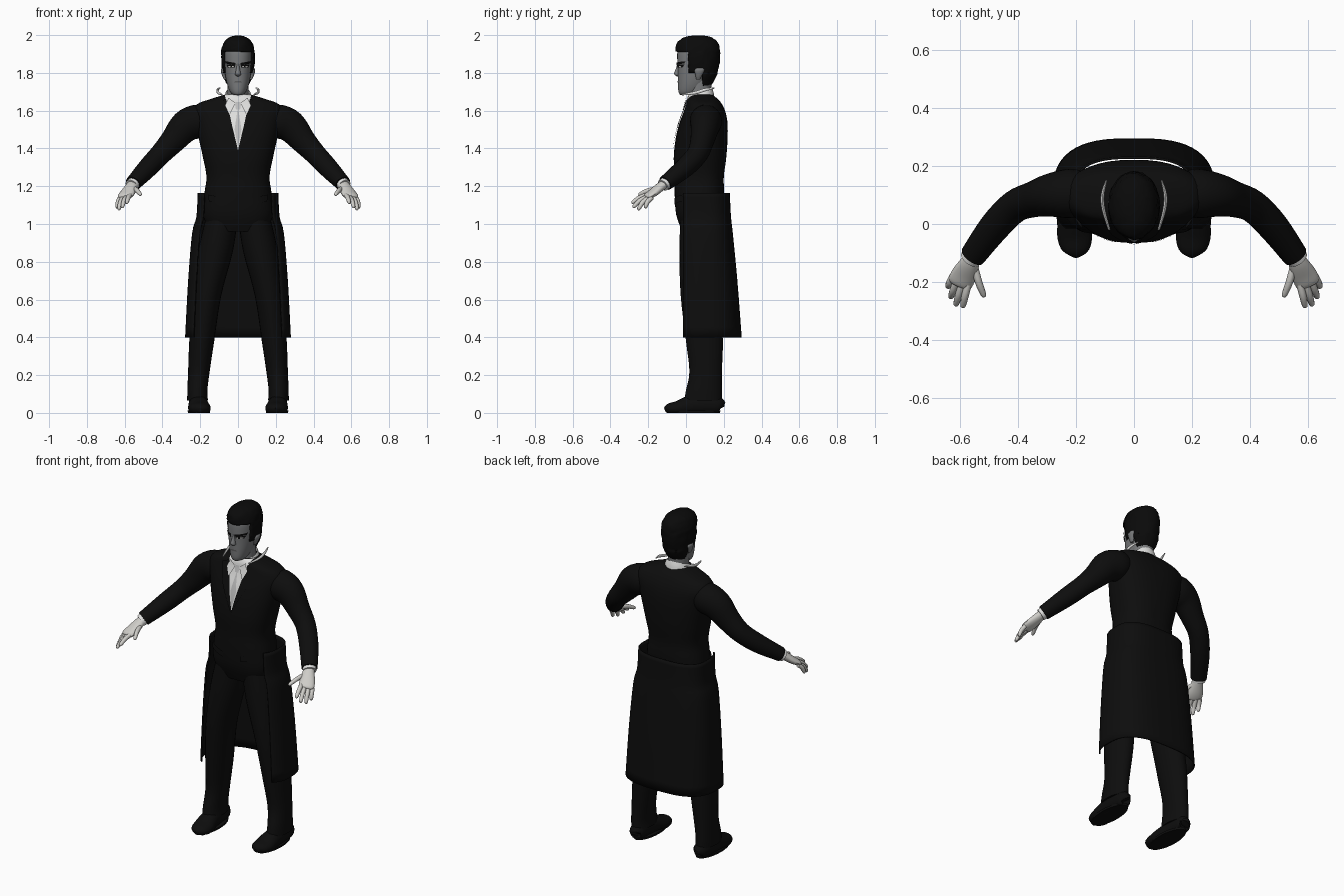
import bpy, bmesh, random
from math import sin, cos, pi, radians
from mathutils import Vector

random.seed(4)
if "Cube" in bpy.data.objects:
    bpy.data.objects.remove(bpy.data.objects["Cube"])
made = []


def material(name, r, g, b):
    m = bpy.data.materials.new(name)
    m.use_nodes = True
    m.diffuse_color = (r, g, b, 1)
    bsdf = m.node_tree.nodes["Principled BSDF"]
    bsdf.inputs["Base Color"].default_value = (r, g, b, 1)
    bsdf.inputs["Roughness"].default_value = 0.8
    return m


CLOTH = material("black cloth", .004, .004, .004)
HAIR = material("black hair", .003, .003, .003)
FACE = material("grey skin", .19, .195, .2)
LIPS = material("dark grey lips", .11, .11, .11)
HAND = material("pale skin", .62, .61, .58)
SHIRT = material("white shirt", .75, .75, .74)
TIE = material("light grey tie", .52, .52, .52)


def finish(name, bm, mats, mirror=False):
    bmesh.ops.recalc_face_normals(bm, faces=bm.faces)
    me = bpy.data.meshes.new(name)
    bm.to_mesh(me)
    bm.free()
    ob = bpy.data.objects.new(name, me)
    bpy.context.collection.objects.link(ob)
    for m in mats:
        me.materials.append(m)
    if mirror:
        ob.modifiers.new("Mirror", "MIRROR")
    made.append(ob)
    return ob


def smooth_rows(rows, n=4):
    """Catmull-Rom interpolation between rows of numbers."""
    out, last = [], len(rows) - 1
    for i in range(last):
        quad = [rows[max(i - 1, 0)], rows[i], rows[i + 1], rows[min(i + 2, last)]]
        for k in range(n):
            t = k / n
            out.append([b + .5 * t * (c - a + t * (2*a - 5*b + 4*c - d + t * (3*(b - c) + d - a)))
                        for a, b, c, d in zip(*quad)])
    return out + [list(rows[-1])]


def skin(rings, closed=True, caps=True):
    bm = bmesh.new()
    loops = [[bm.verts.new(p) for p in r] for r in rings]
    n = len(loops[0])
    for a, b in zip(loops, loops[1:]):
        for i in range(n if closed else n - 1):
            j = (i + 1) % n
            bm.faces.new((a[i], a[j], b[j], b[i]))
    if caps:
        bm.faces.new(loops[0])
        bm.faces.new(loops[-1])
    return bm


def spow(v, p):
    return abs(v) ** p * (1 if v > 0 else -1)


def stack(rows, power=1.0, n=28, tilt=0.0, caps=True):
    """Level rings, each row: z, centre x, half width, front y, back y."""
    rings = []
    for z, cx, rx, yf, yb in smooth_rows(rows):
        cy, ry = (yf + yb) / 2, (yb - yf) / 2
        ring = []
        for i in range(n):
            a = 2 * pi * i / n
            y = ry * spow(sin(a), power)
            ring.append((cx + rx * spow(cos(a), power), cy + y, z + tilt * y))
        rings.append(ring)
    return skin(rings, caps=caps)


def tube(rows, n=16):
    """Rings along a path, each row: x, y, z, half width, half height."""
    rows = smooth_rows(rows)
    pts = [Vector(r[:3]) for r in rows]
    rings = []
    for i, r in enumerate(rows):
        t = (pts[min(i + 1, len(pts) - 1)] - pts[max(i - 1, 0)]).normalized()
        u = t.cross(Vector((0, 0, 1))).normalized()
        v = u.cross(t)
        rings.append([pts[i] + u * r[3] * cos(2*pi*k/n) + v * r[4] * sin(2*pi*k/n) for k in range(n)])
    return skin(rings)


def cut(bm, co, no):
    bmesh.ops.bisect_plane(bm, geom=bm.verts[:] + bm.edges[:] + bm.faces[:], plane_co=co, plane_no=no)


def plate(name, corners, mat, target, offset=.004, mirror=True):
    """Thin four-cornered patch (x, z corners) laid onto the front of a part."""
    bm = bmesh.new()
    bm.faces.new([bm.verts.new((x, -.3, z)) for x, z in corners])
    bmesh.ops.subdivide_edges(bm, edges=bm.edges[:], cuts=7, use_grid_fill=True)
    ob = finish(name, bm, [mat])
    w = ob.modifiers.new("Lay", "SHRINKWRAP")
    w.target, w.wrap_method, w.wrap_mode, w.offset = target, "PROJECT", "ABOVE_SURFACE", offset
    w.use_project_y = True
    w.use_negative_direction = False
    if mirror:
        ob.modifiers.new("Mirror", "MIRROR")
    return ob


# Jacket body with the shirt opening cut in as a V
bm = stack([(.96, 0, .15, -.02, .16), (1.05, 0, .185, -.052, .185), (1.16, 0, .178, -.06, .2),
            (1.25, 0, .167, -.06, .2), (1.35, 0, .185, -.065, .213), (1.45, 0, .207, -.055, .22),
            (1.53, 0, .225, -.036, .22), (1.59, 0, .24, -.014, .21), (1.635, 0, .215, .0, .19),
            (1.66, 0, .15, .005, .17), (1.685, 0, .07, .015, .14)], power=.82, n=40)
slope, tip = .24, 1.39
for s in (1, -1):
    cut(bm, (0, 0, tip), (s, 0, -slope))
for f in bm.faces:
    c = f.calc_center_median()
    f.material_index = int(c.y < .06 and abs(c.x) < (c.z - tip) * slope)
jacket = finish("jacket", bm, [CLOTH, SHIRT])

# Jacket front details
plate("lapel", [(.002, 1.385), (.075, 1.53), (.105, 1.64), (.062, 1.66)], CLOTH, jacket, .007)
plate("pocket_flap", [(.06, 1.1), (.15, 1.12), (.15, 1.155), (.06, 1.135)], CLOTH, jacket, .007)
plate("necktie", [(0, 1.41), (.018, 1.5), (0, 1.62), (-.018, 1.5)], TIE, jacket, .003, False)
plate("necktie_knot", [(-.011, 1.605), (.011, 1.605), (.018, 1.645), (-.018, 1.645)], TIE, jacket, .006, False)
plate("collar_wing", [(.012, 1.64), (.045, 1.575), (.066, 1.625), (.05, 1.665)], SHIRT, jacket, .009)

# Shirt collar, loose trim beside it, and neck
bm = stack([(1.645, 0, .08, .0, .15), (1.675, 0, .073, .005, .145), (1.7, 0, .064, .01, .138)],
           tilt=.35, caps=False)
finish("shirt_collar", bm, [SHIRT])
finish("collar_trim", tube([(.085, -.02, 1.685, .004, .004), (.105, .05, 1.695, .006, .008),
                            (.108, .1, 1.71, .006, .008), (.095, .15, 1.72, .003, .003)], 8), [SHIRT], True)
finish("neck", stack([(1.6, 0, .06, .015, .135), (1.68, 0, .056, .012, .13),
                      (1.78, 0, .056, .01, .14)]), [FACE])

# Long coat skirt, open at the front
rings = []
for z, rx, back in smooth_rows([(.4, .28, .295), (.7, .264, .272), (.95, .243, .248),
                                (1.04, .22, .238), (1.165, .214, .232)]):
    ring = []
    for i in range(41):
        a = radians(-128 + 256 * i / 40)
        reach = back - .1 if cos(a) > 0 else .165
        ring.append((rx * spow(sin(a), .7), .1 + reach * spow(cos(a), .75), z))
    rings.append(ring)
skirt = finish("coat_skirt", skin(rings, closed=False, caps=False), [CLOTH])
skirt.modifiers.new("Thickness", "SOLIDIFY").thickness = .008

# Trousers and shoes
finish("trouser_leg", stack([(.065, .214, .055, -.01, .19), (.12, .215, .053, .0, .19), (.22, .207, .057, .018, .19),
                             (.38, .192, .066, .0, .195), (.62, .165, .076, -.028, .185),
                             (.85, .12, .092, -.035, .18), (1.02, .088, .086, -.03, .17)], n=24), [CLOTH], True)
shoe = finish("shoe", tube([(.21, .185, .035, .015, .02), (.212, .175, .04, .04, .045),
                            (.213, .1, .045, .048, .055), (.21, .03, .04, .052, .055),
                            (.204, -.04, .025, .06, .04), (.2, -.09, .022, .046, .028),
                            (.2, -.112, .015, .012, .012)], 20), [CLOTH], True)
for v in shoe.data.vertices:
    v.co.z = max(v.co.z, 0)
finish("shoe_sole", stack([(0, .207, .058, -.1, .18), (.012, .207, .06, -.104, .182)], n=24), [CLOTH], True)

# Sleeves, cuffs and hands
finish("sleeve", tube([(.16, .105, 1.56, .07, .07), (.215, .105, 1.545, .085, .088), (.28, .1, 1.515, .076, .085),
                       (.345, .085, 1.44, .062, .068), (.41, .06, 1.37, .056, .057), (.48, -.01, 1.295, .053, .052),
                       (.555, -.11, 1.215, .044, .04)], 24), [CLOTH], True)
finish("shirt_cuff", tube([(.54, -.09, 1.23, .038, .034), (.564, -.122, 1.205, .037, .033)]), [SHIRT], True)
finish("palm", tube([(.55, -.1, 1.22, .026, .022), (.565, -.135, 1.197, .034, .024),
                     (.585, -.175, 1.165, .043, .021), (.6, -.205, 1.145, .041, .016),
                     (.603, -.212, 1.14, .02, .006)]), [HAND], True)
fingers = {"index_finger": ((.567, -.195, 1.158), (.59, -.288, 1.112)),
           "middle_finger": ((.588, -.2, 1.148), (.614, -.282, 1.088)),
           "ring_finger": ((.608, -.195, 1.142), (.632, -.255, 1.076)),
           "little_finger": ((.624, -.18, 1.14), (.641, -.218, 1.085)),
           "thumb": ((.55, -.14, 1.19), (.515, -.252, 1.155))}
for name, (a, b) in fingers.items():
    a, b = Vector(a), Vector(b)
    mid = a.lerp(b, .5) + Vector((.002, -.004, .005))
    path = [(a, .012), (mid, .0125), (a.lerp(b, .92), .0095), (b, .003)]
    finish(name, tube([(*p, r, r) for p, r in path], 10), [HAND], True)

# Head
head = finish("head", stack([(1.682, 0, .018, -.028, .03), (1.69, 0, .034, -.036, .06), (1.71, 0, .047, -.041, .09),
                             (1.75, 0, .06, -.042, .12), (1.8, 0, .069, -.043, .145), (1.86, 0, .073, -.046, .155),
                             (1.92, 0, .072, -.044, .155), (1.965, 0, .05, -.02, .13),
                             (1.98, 0, .015, .03, .09)], power=.92, n=32), [FACE])

# Hair cap with the face and ears left open
bm = stack([(1.73, 0, .055, .02, .13), (1.78, 0, .077, -.01, .16), (1.85, 0, .087, -.045, .176),
            (1.92, 0, .087, -.053, .18), (1.965, 0, .072, -.042, .165), (1.99, 0, .042, -.005, .13),
            (1.998, 0, .01, .04, .09)], n=36)
openings = ((.012, 1.912), (.09, 1.8))
for y, z in openings:
    cut(bm, (0, y, 0), (0, 1, 0))
    cut(bm, (0, 0, z), (0, 0, 1))
centres = {f: f.calc_center_median() for f in bm.faces}
bmesh.ops.delete(bm, context="FACES", geom=[
    f for f, c in centres.items() if any(c.y < y and c.z < z for y, z in openings)])
for v in bm.verts:
    v.co += Vector((v.co.x, v.co.y - .065, 0)) * random.uniform(-.03, .03)
hair = finish("hair", bm, [HAIR])
thick = hair.modifiers.new("Thickness", "SOLIDIFY")
thick.thickness, thick.offset = .016, -1

# Facial features
finish("nose", stack([(1.782, 0, .006, -.05, -.03), (1.79, 0, .016, -.06, -.03), (1.8, 0, .014, -.063, -.03),
                      (1.825, 0, .009, -.053, -.03), (1.85, 0, .006, -.046, -.03)], n=14), [FACE])
finish("ear", stack([(1.765, .068, .006, .055, .075), (1.785, .074, .01, .05, .085),
                     (1.815, .079, .012, .045, .098), (1.83, .077, .005, .06, .09)], n=14), [FACE], True)
plate("eyebrow", [(.012, 1.84), (.06, 1.85), (.063, 1.862), (.012, 1.853)], HAIR, head, .006)
plate("eye_socket", [(.014, 1.83), (.052, 1.828), (.06, 1.845), (.014, 1.842)], HAIR, head, .003)
plate("eye_white", [(.02, 1.831), (.044, 1.83), (.05, 1.838), (.022, 1.837)], HAND, head, .005)
plate("iris", [(.029, 1.83), (.037, 1.83), (.037, 1.838), (.029, 1.838)], HAIR, head, .006)
plate("mouth", [(-.024, 1.748), (.024, 1.748), (.014, 1.757), (-.014, 1.757)], LIPS, head, .003, False)

# Smooth shading with sharp creases kept
bpy.ops.object.select_all(action="DESELECT")
for ob in made:
    ob.select_set(True)
bpy.context.view_layer.objects.active = made[0]
bpy.ops.object.shade_smooth_by_angle(angle=radians(45))
